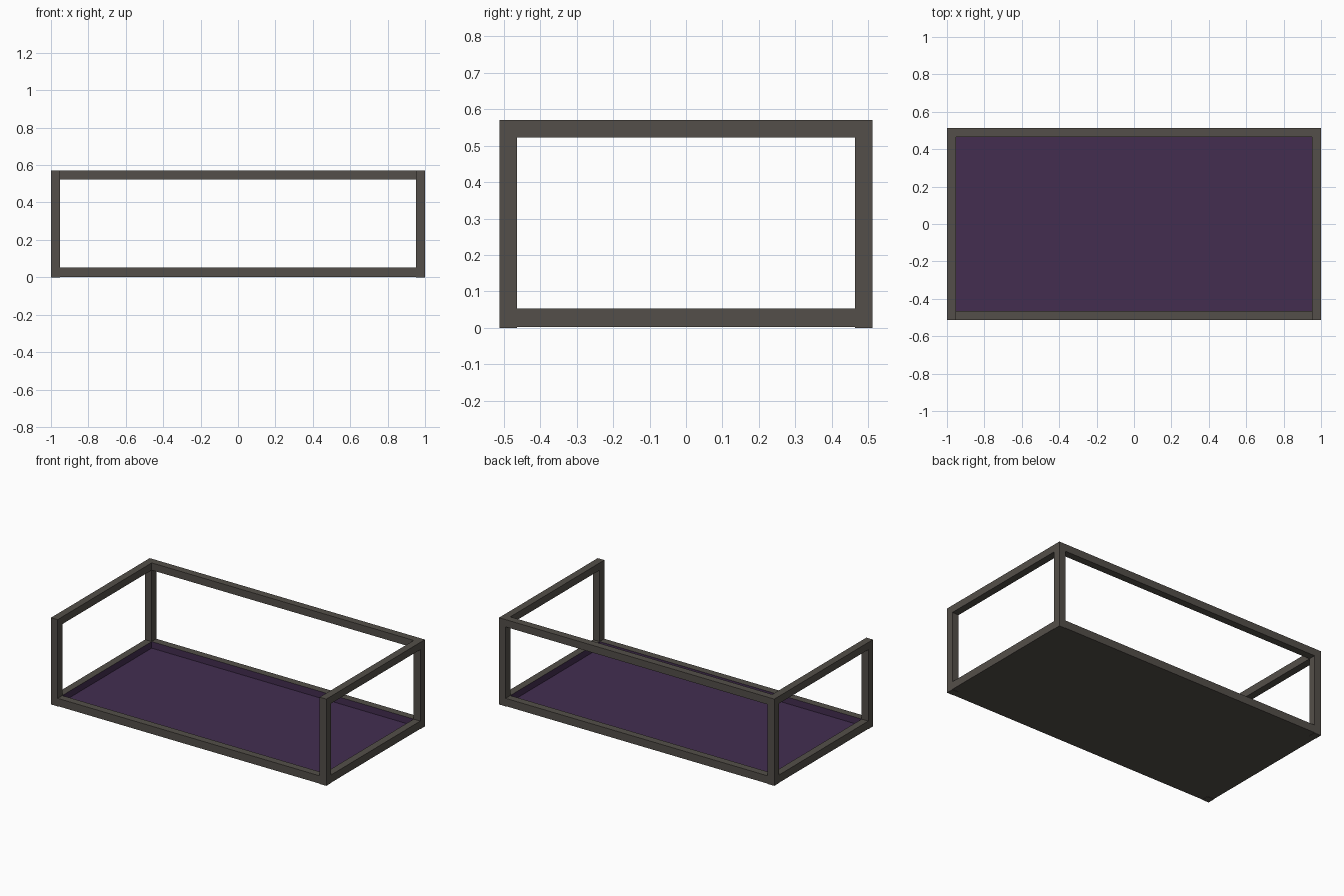
import bpy, bmesh

if "Cube" in bpy.data.objects:
    bpy.data.objects.remove(bpy.data.objects["Cube"])


def material(name, rgb):
    m = bpy.data.materials.new(name)
    m.diffuse_color = (*rgb, 1)
    m.use_nodes = True
    m.node_tree.nodes["Principled BSDF"].inputs["Base Color"].default_value = m.diffuse_color
    return m


GREY = material("warm grey metal", (0.088, 0.078, 0.067))
PURPLE = material("deep purple", (0.056, 0.027, 0.081))

X, Y, H = 1.0, 0.512, 0.57     # half length, half depth, height
T = 0.048                      # bar thickness
XI, YI = X - T, Y - T          # inner edges of the frame
LOW = 0.053                    # top of the lower rails
FLOOR = 0.01                   # top of the floor panel


def box(name, lo, hi, lined=None):
    """Box between two corners; faces whose normal passes `lined` are purple."""
    bm = bmesh.new()
    bmesh.ops.create_cube(bm, size=1)
    for v in bm.verts:
        v.co = [lo[i] if v.co[i] < 0 else hi[i] for i in range(3)]
    bm.normal_update()
    for f in bm.faces:
        f.material_index = int(bool(lined and lined(f.normal)))
    me = bpy.data.meshes.new(name)
    bm.to_mesh(me)
    bm.free()
    me.materials.append(GREY)
    me.materials.append(PURPLE)
    ob = bpy.data.objects.new(name, me)
    bpy.context.collection.objects.link(ob)
    return ob


def span(side, inner, outer):
    """Range of a bar on the negative or positive side."""
    return (inner, outer) if side > 0 else (-outer, -inner)


# Corner posts
for sx, nx in ((-1, "left"), (1, "right")):
    x0, x1 = span(sx, XI, X)
    for sy, ny in ((-1, "front"), (1, "back")):
        y0, y1 = span(sy, YI, Y)
        box(f"{ny}_{nx}_post", (x0, y0, 0), (x1, y1, H))
    # Side rails, the lower one lined on its inner face
    box(f"{nx}_upper_rail", (x0, -YI, H - T), (x1, YI, H))
    box(f"{nx}_lower_rail", (x0, -YI, 0.002), (x1, YI, LOW),
        lambda n, s=sx: n.x * s < -0.5)

# Long rails: lower front and back, upper back only (front is open)
for sy, ny in ((-1, "front"), (1, "back")):
    y0, y1 = span(sy, YI, Y)
    box(f"{ny}_lower_rail", (-XI, y0, 0.002), (XI, y1, LOW),
        lambda n, s=sy: n.y * s < -0.5)
box("back_upper_rail", (-XI, YI, H - T), (XI, Y, H))

# Floor panel: purple on top, grey beneath
box("floor_panel", (-XI, -YI, 0.002), (XI, YI, FLOOR), lambda n: n.z > 0.5)
